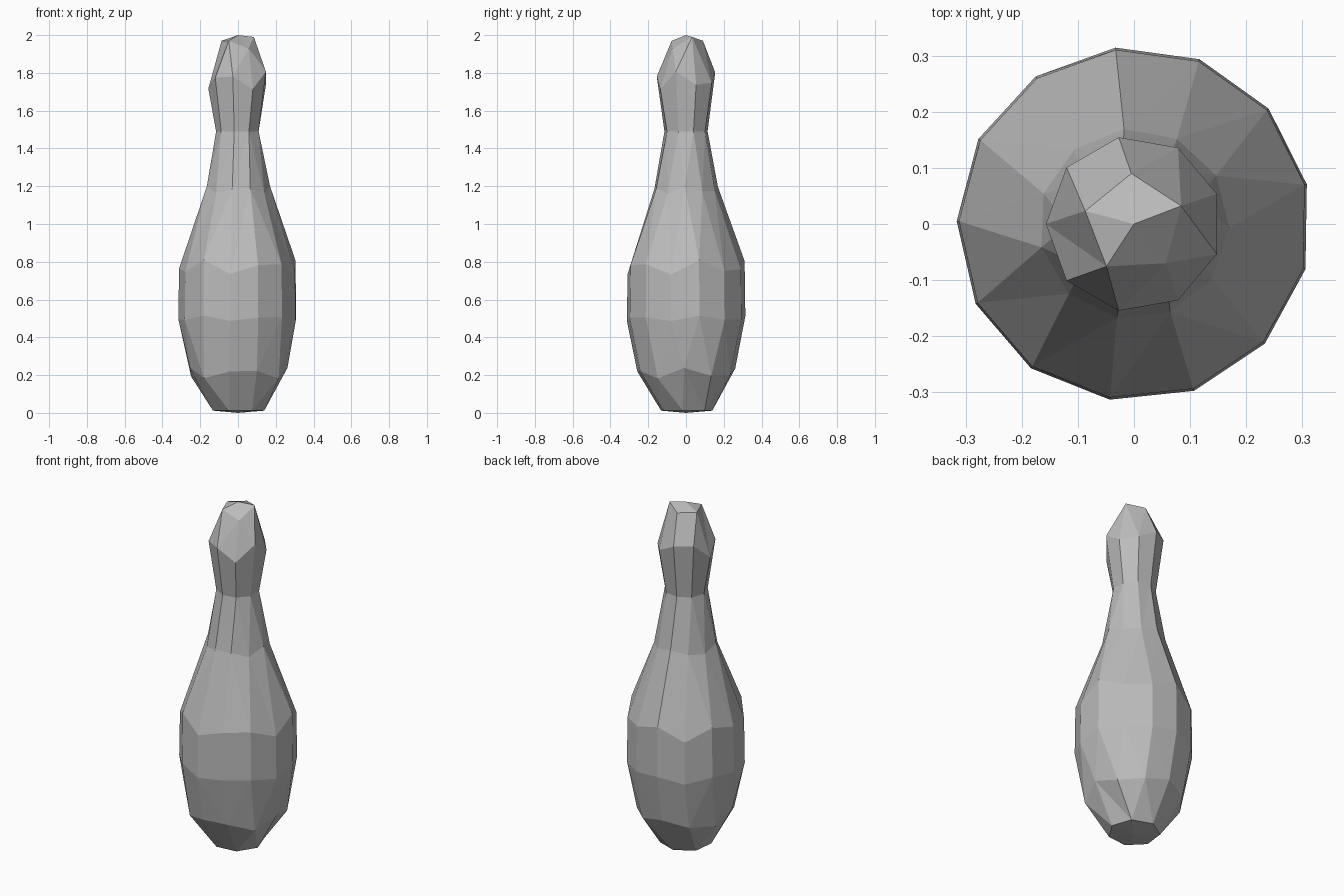
import bpy, bmesh, math

cube = bpy.data.objects.get("Cube")
if cube:
    bpy.data.objects.remove(cube, do_unlink=True)

# One plain grey for the whole pin
grey = bpy.data.materials.new("plain grey")
grey.use_nodes = True
colour = (0.5, 0.5, 0.5, 1)
grey.diffuse_color = colour
grey.node_tree.nodes["Principled BSDF"].inputs["Base Color"].default_value = colour

bm = bmesh.new()


def ring(sides, radius, height, start=96, wobble=0.0):
    """Clockwise ring of points with a gentle uneven height."""
    points = []
    for i in range(sides):
        a = math.radians(start) - math.tau * i / sides
        z = height + wobble * math.sin(2.4 * i + 1)
        points.append(bm.verts.new((radius * math.cos(a), radius * math.sin(a), z)))
    return points


def join(low, high):
    """Skin two rings, stepping round whichever has the nearer next corner."""
    n, m = len(low), len(high)
    i = j = 0
    while i < n or j < m:
        a, b = low[i % n], high[j % m]
        step_low, step_high = (i + 1) * m, (j + 1) * n
        corners = [a, b]
        if step_high <= step_low:
            j += 1
            corners.append(high[j % m])
        if step_low <= step_high:
            i += 1
            corners.append(low[i % n])
        bm.faces.new(corners)


def cap(points, height):
    """Close a ring with a fan to a centre point."""
    tip = bm.verts.new((0, 0, height))
    for a, b in zip(points, points[1:] + points[:1]):
        bm.faces.new((a, b, tip))


# Base, belly, shoulder, neck and head
rings = [
    ring(7, 0.14, 0.012),
    ring(11, 0.262, 0.21, wobble=0.03),
    ring(13, 0.316, 0.5, wobble=0.015),
    ring(13, 0.312, 0.77, wobble=0.04),
    ring(11, 0.17, 1.18, wobble=0.02),
    ring(9, 0.116, 1.49, start=100),
    ring(9, 0.157, 1.76, start=100, wobble=0.05),
    ring(5, 0.09, 1.965, start=93),
]

# Crown leans slightly, lower at the front
for v, z in zip(rings[-1], (1.97, 1.99, 1.93, 1.97, 1.97)):
    v.co.z = z

for low, high in zip(rings, rings[1:]):
    join(low, high)
cap(rings[0], 0)
cap(rings[-1], 2)

bmesh.ops.recalc_face_normals(bm, faces=bm.faces)
mesh = bpy.data.meshes.new("pin_body")
bm.to_mesh(mesh)
bm.free()
mesh.materials.append(grey)
pin = bpy.data.objects.new("pin_body", mesh)
bpy.context.collection.objects.link(pin)
